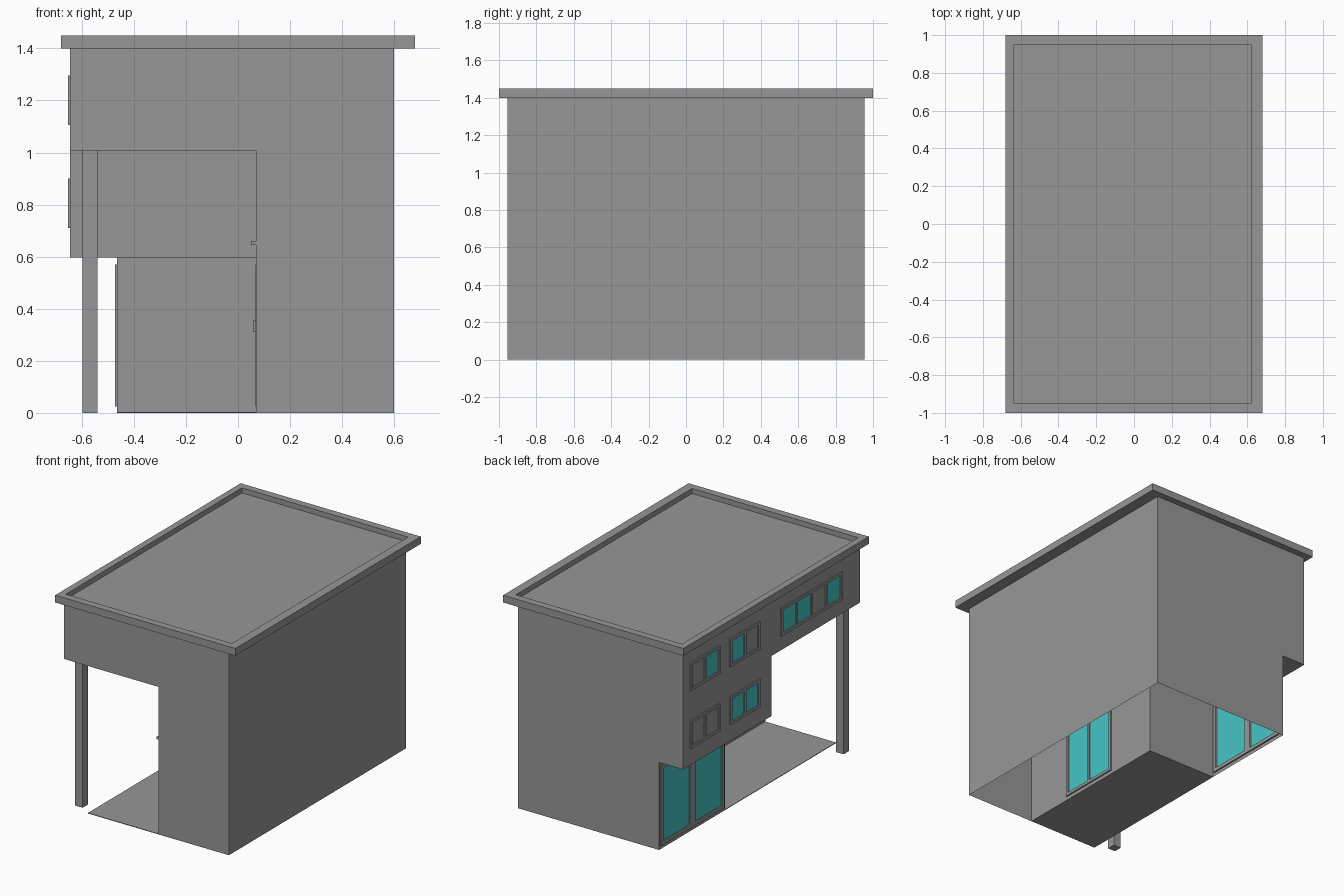
import bpy, bmesh
from mathutils import Vector

if "Cube" in bpy.data.objects:
    bpy.data.objects.remove(bpy.data.objects["Cube"])

glass = bpy.data.materials.new("teal_glass")
glass.diffuse_color = (0.065, 0.56, 0.58, 1)
glass.use_nodes = True
glass.node_tree.nodes["Principled BSDF"].inputs["Base Color"].default_value = glass.diffuse_color
grey = bpy.data.materials.new("mid_grey")
grey.diffuse_color = (0.31, 0.31, 0.31, 1)
grey.use_nodes = True
grey.node_tree.nodes["Principled BSDF"].inputs["Base Color"].default_value = grey.diffuse_color


def finish(bm, name, mat=grey):
    me = bpy.data.meshes.new(name)
    bm.to_mesh(me)
    bm.free()
    ob = bpy.data.objects.new(name, me)
    bpy.context.collection.objects.link(ob)
    me.materials.append(mat)
    return ob


def add_box(bm, lo, hi):
    vs = bmesh.ops.create_cube(bm, size=1)["verts"]
    for v in vs:
        v.co = Vector([(a + b) / 2 + c * (b - a) for a, b, c in zip(lo, hi, v.co)])


def box(name, lo, hi):
    bm = bmesh.new()
    add_box(bm, lo, hi)
    return finish(bm, name)


def sheet(name, axis, pos, sign, solids, holes=(), mat=grey):
    """Flat wall on a plane: union of (u0, v0, u1, v1) rectangles minus holes."""
    rects = list(solids) + list(holes)
    us = sorted({r[i] for r in rects for i in (0, 2)})
    vs = sorted({r[i] for r in rects for i in (1, 3)})

    def inside(r, u, v):
        return r[0] < u < r[2] and r[1] < v < r[3]

    def point(u, v):
        return {"x": (pos, u, v), "y": (u, pos, v), "z": (u, v, pos)}[axis]

    bm = bmesh.new()
    for u0, u1 in zip(us, us[1:]):
        for v0, v1 in zip(vs, vs[1:]):
            u, v = (u0 + u1) / 2, (v0 + v1) / 2
            if any(inside(r, u, v) for r in solids) and not any(inside(r, u, v) for r in holes):
                f = bm.faces.new([bm.verts.new(point(*p)) for p in
                                  ((u0, v0), (u1, v0), (u1, v1), (u0, v1))])
                f.normal_update()
                if f.normal["xyz".index(axis)] * sign < 0:
                    f.normal_flip()
    bmesh.ops.remove_doubles(bm, verts=bm.verts, dist=1e-4)
    return finish(bm, name, mat)


def window(name, x, rect, panes, bar=0.018, out=0.008, mid=None):
    """Framed window facing -x; panes lists 1 for teal glass, from back to front."""
    y0, z0, y1, z1 = rect
    mid = mid or bar
    n = len(panes)
    w = (y1 - y0 - 2 * bar - (n - 1) * mid) / n
    bm = bmesh.new()
    xa, xb = x - out, x + 0.01
    add_box(bm, (xa, y0, z0), (xb, y1, z0 + bar))
    add_box(bm, (xa, y0, z1 - bar), (xb, y1, z1))
    add_box(bm, (xa, y1 - bar, z0 + bar), (xb, y1, z1 - bar))
    add_box(bm, (xa, y0, z0 + bar), (xb, y0 + bar, z1 - bar))
    y = y1 - bar
    for i, teal in enumerate(panes):
        sheet(f"{name}_pane_{i + 1}", "x", x, -1, [(y - w, z0 + bar, y, z1 - bar)],
              mat=glass if teal else grey)
        if i < n - 1:
            add_box(bm, (xa, y - w - mid, z0 + bar), (xb, y - w, z1 - bar))
        y -= w + mid
    finish(bm, name + "_frame")


# Key planes
XL, XG, XC, XR = -0.645, -0.465, 0.07, 0.6
YF, YB, YM, YG = -0.955, 0.955, 0.0, 0.245
Z1, Z2, ZT = 0.597, 1.007, 1.4

# Window layout: name, rectangle (y0, z0, y1, z1), teal or grey panes
upper = [
    ("upper_window_back", (0.56, 1.105, 0.88, 1.295), (0, 1)),
    ("upper_window_middle", (0.13, 1.105, 0.45, 1.295), (1, 0)),
    ("upper_window_front", (-0.757, 1.105, -0.10, 1.295), (1, 1, 0, 1)),
    ("middle_window_back", (0.56, 0.71, 0.88, 0.90), (0, 0)),
    ("middle_window_front", (0.13, 0.71, 0.45, 0.90), (1, 1)),
]
patio = (0.26, 0.025, 0.945, 0.57)
side_door = (-0.595, 0.025, -0.145, 0.57)

# Outer walls
sheet("front_wall", "y", YF, -1, [(XL, Z2, XR, ZT), (XC, 0, XR, Z2)])
sheet("back_wall", "y", YB, 1, [(XL, Z1, XR, ZT), (XG, 0, XR, Z1)])
sheet("right_wall", "x", XR, 1, [(YF, 0, YB, ZT)])
sheet("left_upper_wall", "x", XL, -1, [(YF, Z2, YB, ZT), (YM, Z1, YB, Z2)],
      [w[1] for w in upper])
sheet("left_ground_wall", "x", XG, -1, [(YG, 0, YB, Z1)], [patio])

# Open carport: side wall, stepped rear walls, soffits, floor and post
sheet("carport_side_wall", "x", XC, -1, [(YF, 0, YG, Z1), (YF, Z1, YM, Z2)], [side_door])
sheet("overhang_front", "y", YM, -1, [(XL, Z1, XC, Z2)])
sheet("carport_rear_wall", "y", YG, -1, [(XG, 0, XC, Z1)])
sheet("carport_ceiling", "z", Z2, -1, [(XL, YF, XC, YM)])
sheet("overhang_soffit", "z", Z1, -1, [(XL, YM, XC, YG), (XL, YG, XG, YB)])
box("carport_floor", (XG, YF, 0), (XC, YG, 0.004))
box("carport_post", (-0.597, -0.905, 0), (-0.54, -0.847, Z2))

# Windows and glazed doors
for name, rect, panes in upper:
    window(name, XL, rect, panes)
window("patio_door", XG, patio, (1, 1), bar=0.025, mid=0.055)
window("side_door", XC, side_door, (1, 1), bar=0.02, out=0.002)
box("door_handle", (0.057, -0.40, 0.31), (XC, -0.385, 0.355))
box("wall_lamp", (0.05, YF + 0.002, 0.645), (XC, YF + 0.017, 0.66))

# Roof slab with a sunken top inside a low rim
bm = bmesh.new()
add_box(bm, (-0.68, -1, ZT), (0.68, 1, 1.45))
bm.normal_update()
top = max(bm.faces, key=lambda f: f.calc_center_median().z)
bmesh.ops.inset_region(bm, faces=[top], thickness=0.05)
for v in top.verts:
    v.co.x = -0.635 if v.co.x < 0 else 0.62
    v.co.y = -0.95 if v.co.y < 0 else 0.95
rim = bmesh.ops.extrude_face_region(bm, geom=[top])
for v in [g for g in rim["geom"] if isinstance(g, bmesh.types.BMVert)]:
    v.co.z = 1.415
if top.is_valid:
    bmesh.ops.delete(bm, geom=[top], context="FACES_ONLY")
bmesh.ops.recalc_face_normals(bm, faces=bm.faces)
finish(bm, "roof")
